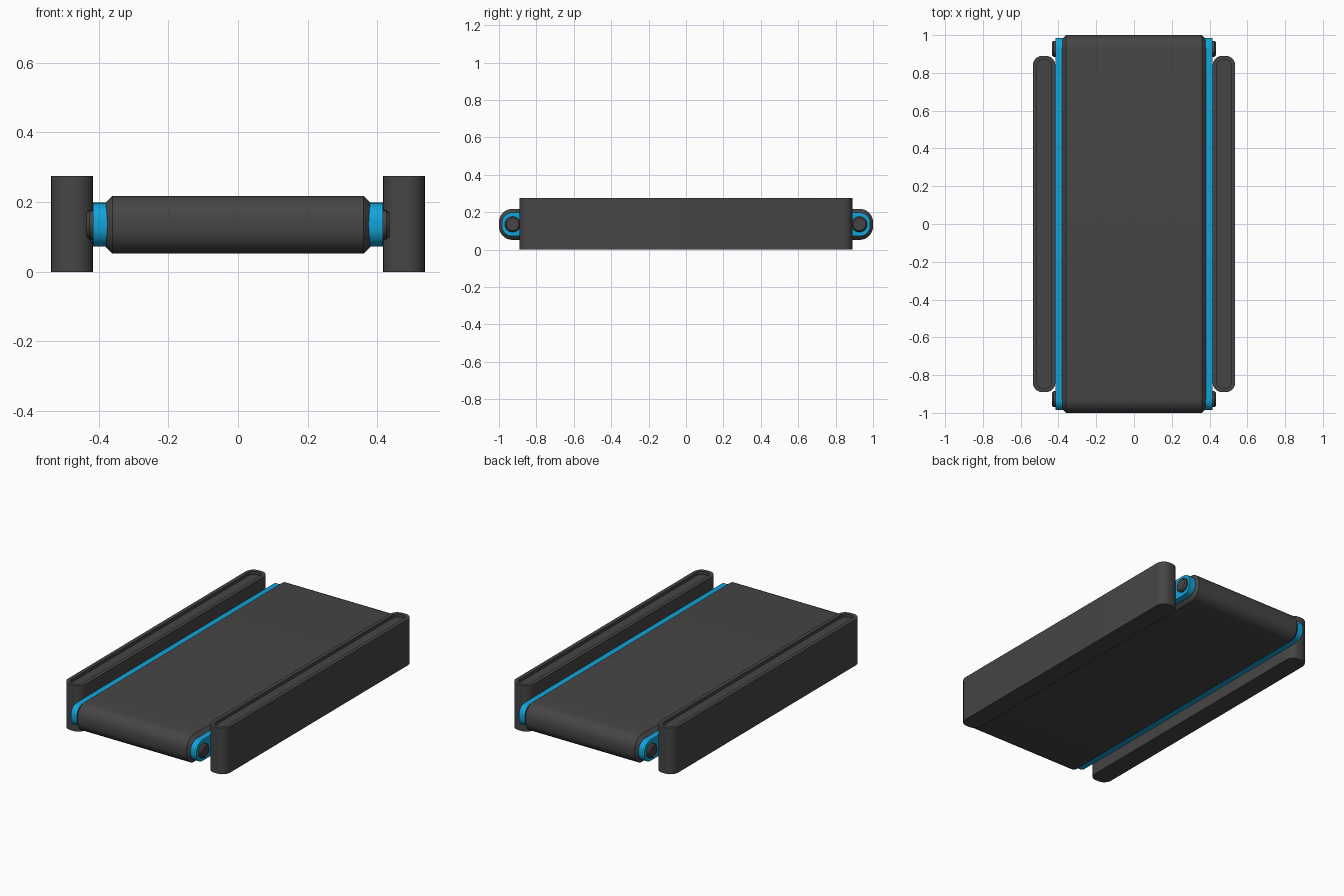
import bpy, bmesh, math

if "Cube" in bpy.data.objects:
    bpy.data.objects.remove(bpy.data.objects["Cube"])


def material(name, rgb):
    m = bpy.data.materials.new(name)
    m.diffuse_color = (*rgb, 1)
    m.use_nodes = True
    m.node_tree.nodes["Principled BSDF"].inputs["Base Color"].default_value = m.diffuse_color
    return m


dark = material("dark grey", (0.06, 0.06, 0.06))
blue = material("bright blue", (0.006, 0.37, 0.70))


def rounded_rect(w, h, r, n=8):
    """Outline with half sizes w, h and corner radius r."""
    pts = []
    for k, (sx, sy) in enumerate([(1, 1), (-1, 1), (-1, -1), (1, -1)]):
        for i in range(n + 1):
            a = math.pi / 2 * (k + i / n)
            pts.append((sx * (w - r) + r * math.cos(a), sy * (h - r) + r * math.sin(a)))
    return pts


def circle(r, n=24):
    return [(r * math.cos(2 * math.pi * i / n), r * math.sin(2 * math.pi * i / n)) for i in range(n)]


def loft(name, loops, mat):
    """Skin a list of equal-length loops and cap both ends."""
    bm = bmesh.new()
    rings = [[bm.verts.new(p) for p in loop] for loop in loops]
    for a, b in zip(rings, rings[1:]):
        for i in range(len(a)):
            j = (i + 1) % len(a)
            bm.faces.new((a[i], a[j], b[j], b[i]))
    bm.faces.new(rings[0][::-1])
    bm.faces.new(rings[-1])
    bmesh.ops.recalc_face_normals(bm, faces=bm.faces)
    me = bpy.data.meshes.new(name)
    bm.to_mesh(me)
    bm.free()
    me.materials.append(mat)
    ob = bpy.data.objects.new(name, me)
    bpy.context.collection.objects.link(ob)
    bpy.context.view_layer.objects.active = ob
    ob.select_set(True)
    bpy.ops.object.shade_smooth_by_angle(angle=math.radians(30))
    ob.select_set(False)
    return ob


ZC = 0.135  # height of the belt axis


def across(x, outline, y=0):
    return [(x, y + u, ZC + v) for u, v in outline]


# Belt with chamfered edges
belt_in = rounded_rect(0.98, 0.063, 0.052)
belt_out = rounded_rect(1.0, 0.083, 0.072)
loft("belt", [across(-0.38, belt_in), across(-0.36, belt_out),
              across(0.36, belt_out), across(0.38, belt_in)], dark)

for s, side in ((-1, "left"), (1, "right")):
    # Blue frame plate along each belt edge
    plate = rounded_rect(0.985, 0.063, 0.055)
    loft(side + "_frame_plate", [across(s * 0.375, plate), across(s * 0.416, plate)], blue)

    # Roller end caps
    for y, end in ((-0.927, "front"), (0.927, "back")):
        loft(f"{side}_{end}_roller_cap",
             [across(s * 0.40, circle(0.042), y), across(s * 0.426, circle(0.042), y),
              across(s * 0.435, circle(0.034), y)], dark)

    # Side rail with a shallow groove in its top
    outer = rounded_rect(0.06, 0.89, 0.05, 6)
    inner = rounded_rect(0.038, 0.868, 0.03, 6)
    loft(side + "_rail",
         [[(s * 0.476 + u, v, z) for u, v in o]
          for o, z in ((outer, 0), (outer, 0.275), (inner, 0.275), (inner, 0.257))], dark)
